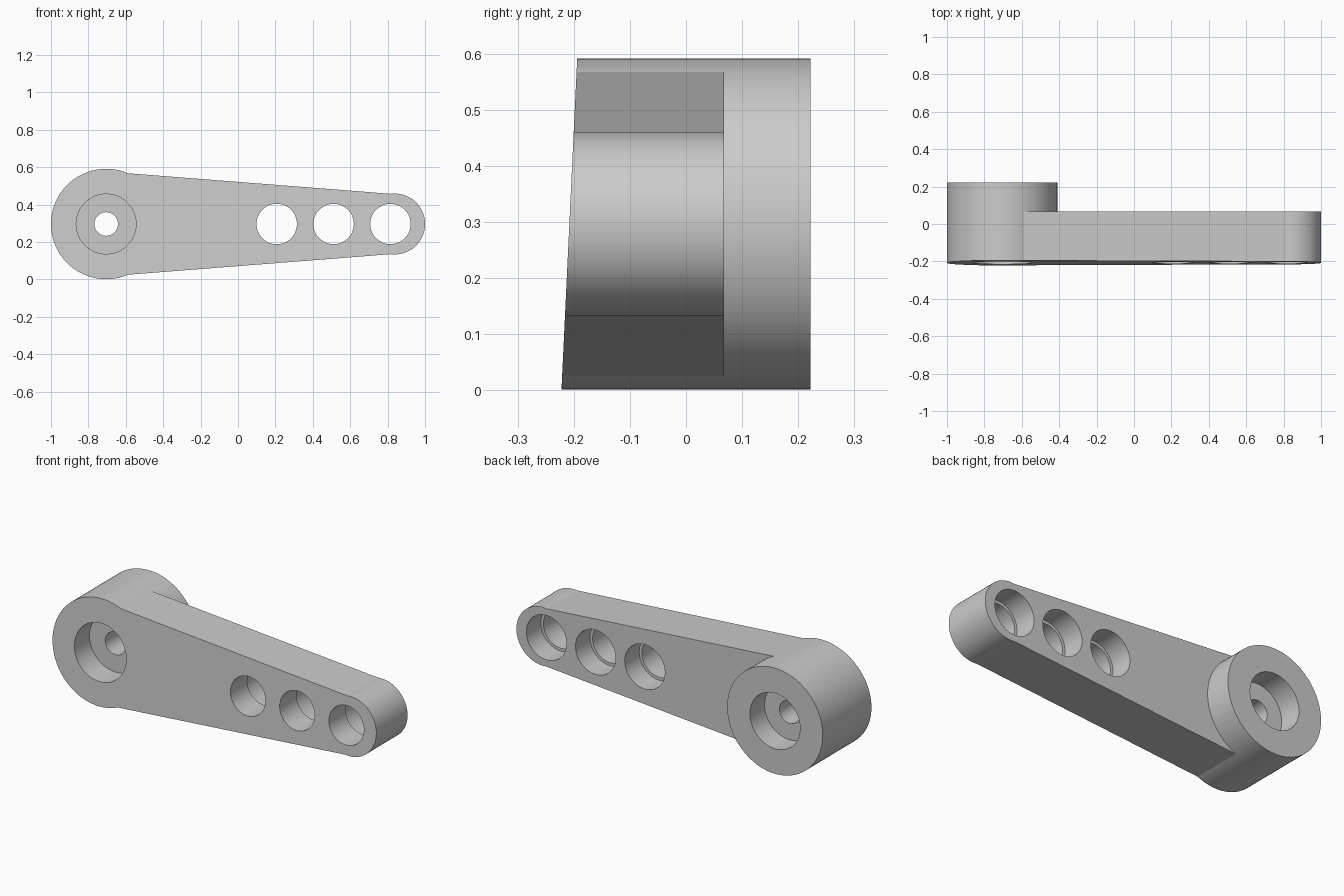
import bpy, bmesh, math

old = bpy.data.objects.get("Cube")
if old:
    bpy.data.objects.remove(old, do_unlink=True)

MID = 0.2965          # height of the centre line
HUB_X = -0.705
ARM_BACK = 0.068
BACK = 0.222

grey = bpy.data.materials.new("plain grey")
grey.use_nodes = True
grey.diffuse_color = (0.6, 0.6, 0.6, 1)
grey.node_tree.nodes["Principled BSDF"].inputs["Base Color"].default_value = (0.6, 0.6, 0.6, 1)


def extrude(name, outline, y0, y1, vec=None):
    """Solid from an x-z outline, extruded along y."""
    bm = bmesh.new()
    face = bm.faces.new([bm.verts.new((x, y0, z)) for x, z in outline])
    top = bmesh.ops.extrude_face_region(bm, geom=[face])["geom"]
    moved = [v for v in top if isinstance(v, bmesh.types.BMVert)]
    bmesh.ops.translate(bm, verts=moved, vec=(0, y1 - y0, 0))
    bmesh.ops.recalc_face_normals(bm, faces=bm.faces)
    mesh = bpy.data.meshes.new(name)
    bm.to_mesh(mesh)
    bm.free()
    mesh.materials.append(grey)
    obj = bpy.data.objects.new(name, mesh)
    bpy.context.collection.objects.link(obj)
    return obj


def arc(cx, r, start=0, end=2 * math.pi, n=96):
    return [(cx + r * math.cos(start + (end - start) * i / n),
             MID + r * math.sin(start + (end - start) * i / n)) for i in range(n)]


def cylinder(name, x, r, y0, y1):
    return extrude(name, arc(x, r), y0, y1)


# Round hub with the tapered arm joined to it
lever = cylinder("lever_arm", HUB_X, 0.295, -0.32, BACK)
tip = 0.837
a = math.radians(97.7)
outline = [(-0.65, MID - 0.276)] + arc(tip, 0.163, -a, a, 60)
outline += [(tip + 0.163 * math.cos(a), MID + 0.163 * math.sin(a)), (-0.65, MID + 0.276)]
arm = extrude("arm_blank", outline, -0.3, ARM_BACK)

# Sloping front face
slope = extrude("front_cutter", [(-2, -1), (2, -1), (2, 2), (-2, 2)], -1, 0)
for v in slope.data.vertices:
    if v.co.y > -0.5:
        v.co.y = -0.222 + 0.0475 * v.co.z

# Hub bores from both sides and the screw hole between them
cutters = [slope,
           cylinder("front_bore", HUB_X, 0.16, -0.5, -0.075),
           cylinder("back_bore", HUB_X, 0.155, 0.092, 0.5),
           cylinder("screw_hole", HUB_X, 0.063, -0.6, 0.6)]
# Stepped holes along the arm, wider at the back
for x in (0.207, 0.511, 0.815):
    cutters.append(cylinder("arm_hole", x, 0.108, -0.6, 0.6))
    cutters.append(cylinder("arm_hole_back", x, 0.124, -0.06, 0.5))

for tool, op in [(arm, 'UNION')] + [(c, 'DIFFERENCE') for c in cutters]:
    tool.hide_render = True
    mod = lever.modifiers.new(tool.name, 'BOOLEAN')
    mod.operation = op
    mod.solver = 'EXACT'
    mod.object = tool

# Bake the cuts and drop the helpers
bpy.context.view_layer.update()
graph = bpy.context.evaluated_depsgraph_get()
result = bpy.data.meshes.new_from_object(lever.evaluated_get(graph))
lever.modifiers.clear()
lever.data = result
for tool in [arm] + cutters:
    bpy.data.objects.remove(tool, do_unlink=True)

# Smooth round walls, sharp rims
bpy.ops.object.select_all(action='DESELECT')
lever.select_set(True)
bpy.context.view_layer.objects.active = lever
bpy.ops.object.shade_smooth_by_angle(angle=math.radians(8))
